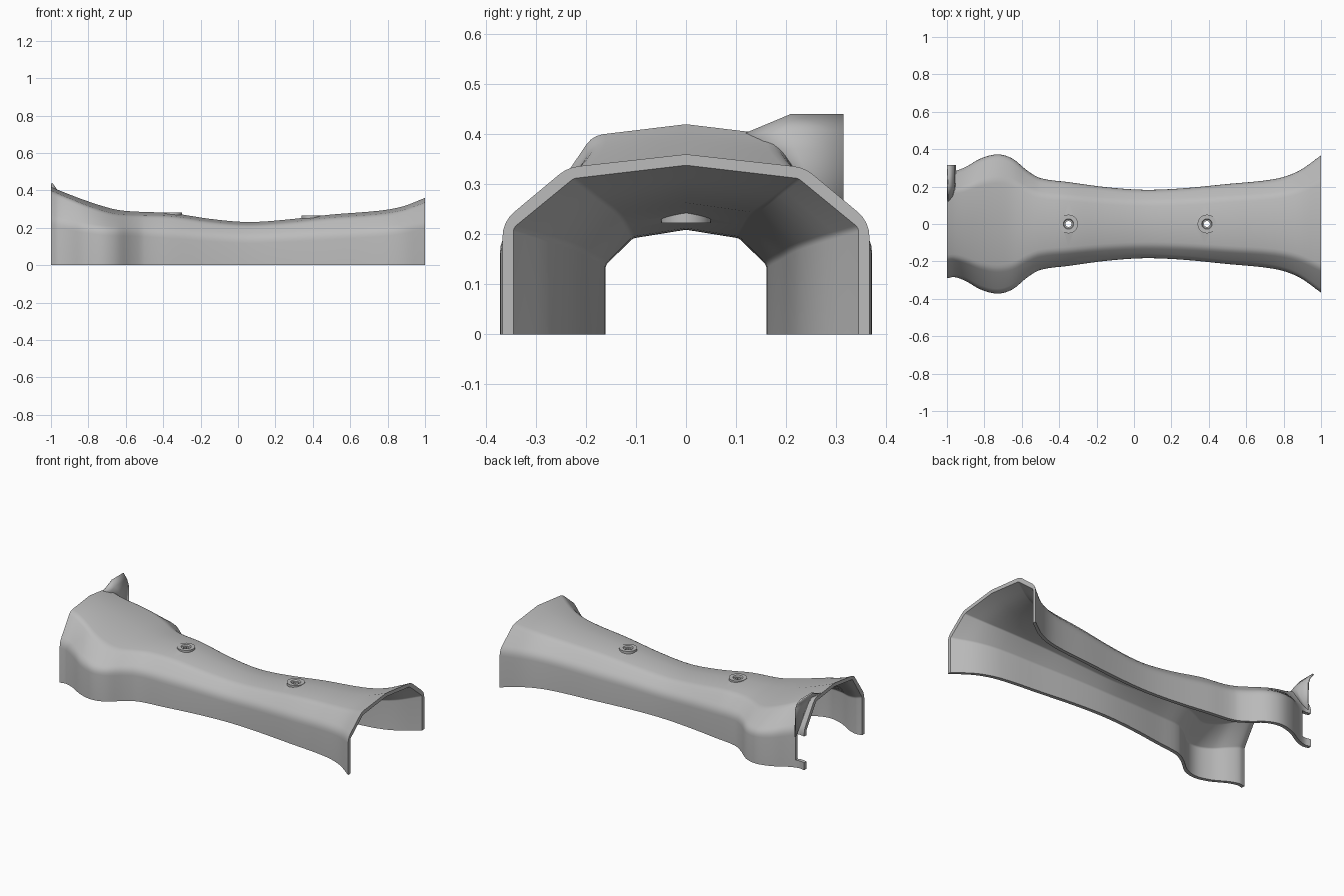
import bpy, bmesh, math
from mathutils import Vector

if "Cube" in bpy.data.objects:
    bpy.data.objects.remove(bpy.data.objects["Cube"], do_unlink=True)

grey = bpy.data.materials.new("plain_grey")
grey.use_nodes = True
grey.diffuse_color = (0.5, 0.5, 0.5, 1)
grey.node_tree.nodes["Principled BSDF"].inputs["Base Color"].default_value = (0.5, 0.5, 0.5, 1)


def finish(name, bm):
    bmesh.ops.recalc_face_normals(bm, faces=bm.faces)
    mesh = bpy.data.meshes.new(name)
    bm.to_mesh(mesh)
    bm.free()
    mesh.materials.append(grey)
    obj = bpy.data.objects.new(name, mesh)
    bpy.context.collection.objects.link(obj)
    return obj


def activate(obj):
    bpy.ops.object.select_all(action="DESELECT")
    obj.select_set(True)
    bpy.context.view_layer.objects.active = obj


def smooth(obj, degrees=30):
    activate(obj)
    bpy.ops.object.shade_smooth_by_angle(angle=math.radians(degrees))


def cut(obj, cutter):
    """Subtract a helper solid, then discard it."""
    cutter.hide_render = True
    mod = obj.modifiers.new("cut", "BOOLEAN")
    mod.operation, mod.solver, mod.object = "DIFFERENCE", "EXACT", cutter
    activate(obj)
    bpy.ops.object.modifier_apply(modifier=mod.name)
    bpy.data.objects.remove(cutter, do_unlink=True)


def lathe(name, profile, x, steps=32):
    """Revolve a closed (radius, z) profile about a vertical axis."""
    bm = bmesh.new()
    rings = [[bm.verts.new((x + r * math.cos(a), r * math.sin(a), z)) for r, z in profile]
             for a in (math.tau * i / steps for i in range(steps))]
    n = len(profile)
    for i, ring in enumerate(rings):
        nxt = rings[(i + 1) % steps]
        for j in range(n):
            k = (j + 1) % n
            bm.faces.new((ring[j], ring[k], nxt[k], nxt[j]))
    return finish(name, bm)


# Tunnel stations: x, half width, crown height, shoulder height
STATIONS = [
    (-1, .29, .42, .245), (-.96, .284, .402, .235), (-.9, .305, .378, .22),
    (-.82, .35, .348, .205), (-.73, .372, .318, .195), (-.65, .35, .297, .19),
    (-.57, .285, .288, .188), (-.5, .245, .285, .185), (-.35, .224, .278, .175),
    (-.15, .197, .248, .16), (.05, .183, .231, .15), (.25, .19, .243, .157),
    (.5, .214, .271, .17), (.75, .24, .291, .185), (.88, .283, .314, .2),
    (1, .367, .36, .225)]
WALL = .022


def spline(t0, t1, t2, t3, f):
    """Smooth step between two stations, with slopes from their neighbours."""
    span = t2[0] - t1[0]
    out = [t1[0] + span * f]
    for k in (1, 2, 3):
        m1 = (t2[k] - t0[k]) / (t2[0] - t0[0]) * span
        m2 = (t3[k] - t1[k]) / (t3[0] - t1[0]) * span
        a, b = t1[k], t2[k]
        out.append(a + f * (m1 + f * (3 * (b - a) - 2 * m1 - m2 + f * (2 * (a - b) + m1 + m2))))
    return out


def rounded(corner, before, after, r, steps):
    p = corner + (before - corner).normalized() * r
    q = corner + (after - corner).normalized() * r
    return [p * (1 - t) ** 2 + corner * 2 * t * (1 - t) + q * t * t
            for t in (i / steps for i in range(steps + 1))]


def arch(w, h, s, u, t, r):
    """Faceted arch from the +y foot over the crown to the -y foot."""
    foot, shoulder, edge, crown = (Vector(p) for p in ((w, 0), (w, s), (u, t), (0, h)))
    half = [foot] + rounded(shoulder, foot, edge, r, 4) + rounded(edge, shoulder, crown, r * .7, 3)
    return half + [crown] + [Vector((-p.x, p.y)) for p in reversed(half)]


# Tunnel shell
rows = []
last = len(STATIONS) - 1
for i in range(last):
    near = [STATIONS[min(max(i + d, 0), last)] for d in (-1, 0, 1, 2)]
    rows += [spline(*near, f / 4) for f in range(4)]
rows.append(STATIONS[-1])

bm = bmesh.new()
loops = []
for x, w, h, s in rows:
    u, t = w * .645, h - .008 - w * .05
    outer = arch(w, h, s, u, t, .032)
    inner = arch(w - WALL, h - WALL, s - .012, u - .012, t - WALL, .008)
    loops.append([bm.verts.new((x, p.x, p.y)) for p in outer + inner[::-1]])
n = len(loops[0])
for a, b in zip(loops, loops[1:]):
    for j in range(n):
        k = (j + 1) % n
        bm.faces.new((a[j], a[k], b[k], b[j]))
for end in (loops[0], loops[-1]):
    for j in range(n // 2 - 1):
        bm.faces.new((end[j], end[j + 1], end[n - 2 - j], end[n - 1 - j]))
shell = finish("tunnel_shell", bm)

# Side notch beside the bracket
bm = bmesh.new()
bmesh.ops.create_cube(bm, size=1)
bmesh.ops.scale(bm, vec=(.14, .3, .16), verts=bm.verts)
bmesh.ops.translate(bm, vec=(-1.01, .35, .125), verts=bm.verts)
cut(shell, finish("notch_cutter", bm))

# Fastener bosses with through holes
for label, x, top in (("rear", -.35, .282), ("front", .39, .265)):
    cut(shell, lathe("hole_cutter", [(.001, 0), (.03, 0), (.03, .5), (.001, .5)], x))
    low = top - .043
    boss = lathe(label + "_boss", [(.016, low), (.05, low), (.05, top), (.028, top),
                                   (.024, top - .008), (.016, top - .008)], x)
    smooth(boss)
smooth(shell)

# Flared corner bracket
GRID = [
    [(-.996, .12, .4), (-.996, .21, .438), (-.996, .315, .438)],
    [(-.972, .15, .388), (-.972, .2, .405), (-.972, .315, .405)],
    [(-.96, .175, .37), (-.96, .22, .37), (-.96, .315, .37)],
    [(-.957, .21, .32), (-.957, .25, .28), (-.957, .315, .2)]]
bm = bmesh.new()
grid = [[bm.verts.new(p) for p in row] for row in GRID]
for a, b in zip(grid, grid[1:]):
    for j in range(2):
        bm.faces.new((a[j], a[j + 1], b[j + 1], b[j]))
bracket = finish("corner_bracket", bm)
mod = bracket.modifiers.new("thickness", "SOLIDIFY")
mod.thickness, mod.offset = .008, 0
smooth(bracket, 40)
